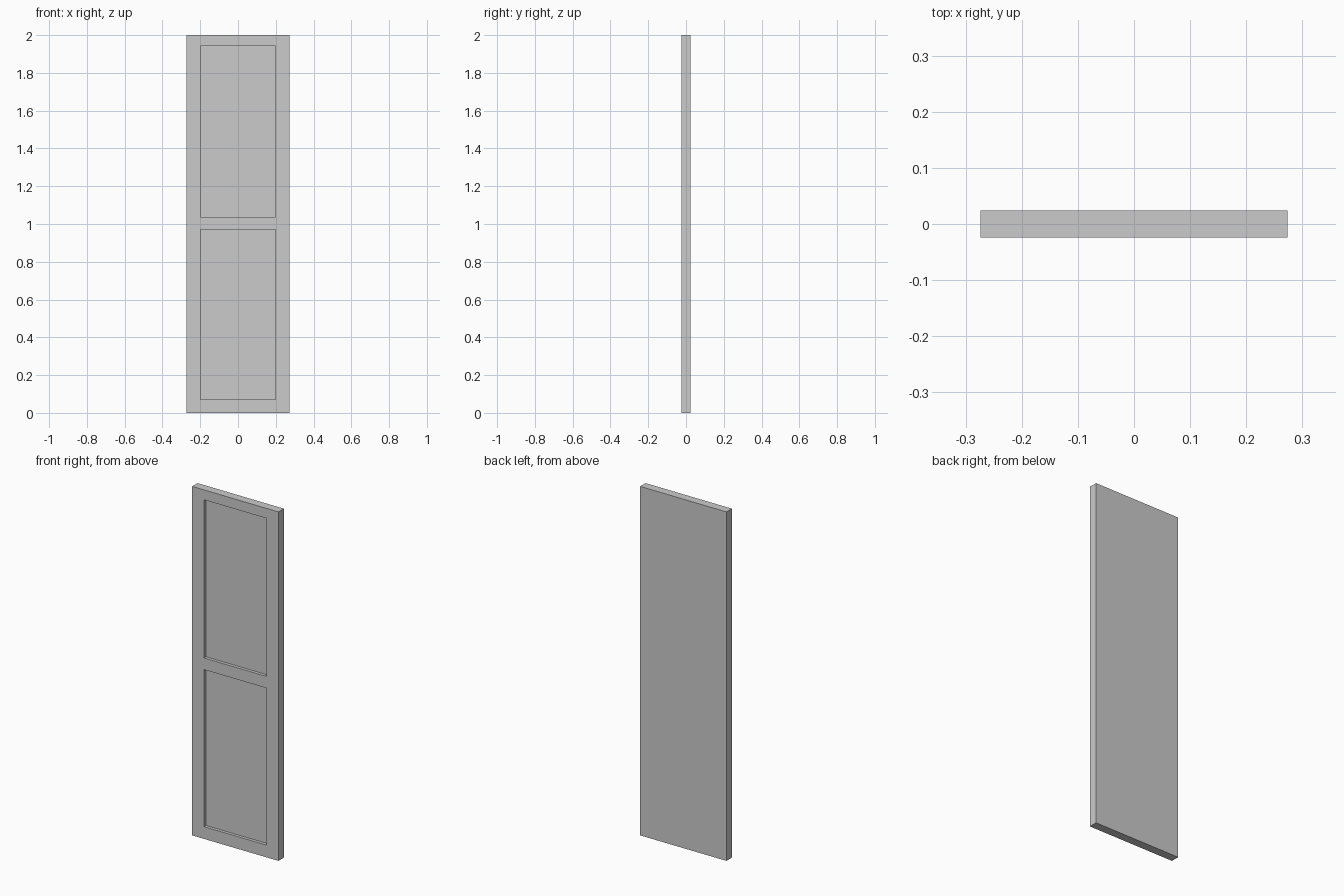
import bpy
import bmesh

cube = bpy.data.objects.get("Cube")
if cube:
    bpy.data.objects.remove(cube, do_unlink=True)

WIDTH, DEPTH, HEIGHT = 0.547, 0.049, 2.0
PANEL_HALF, RECESS = 0.198, 0.018
PANELS = [(0.07, 0.97), (1.037, 1.943)]

# Single painted grey
grey = bpy.data.materials.new("door_grey")
grey.use_nodes = True
colour = (0.6, 0.6, 0.6, 1)
grey.diffuse_color = colour
grey.node_tree.nodes["Principled BSDF"].inputs["Base Color"].default_value = colour

# Solid door slab
bm = bmesh.new()
bmesh.ops.create_cube(bm, size=1)
bmesh.ops.scale(bm, vec=(WIDTH, DEPTH, HEIGHT), verts=bm.verts)
bmesh.ops.translate(bm, vec=(0, 0, HEIGHT / 2), verts=bm.verts)


def is_front(face):
    return face.normal.y < -0.9


def cut_front(point, normal):
    faces = [f for f in bm.faces if is_front(f)]
    edges = {e for f in faces for e in f.edges}
    bmesh.ops.bisect_plane(bm, geom=faces + list(edges), plane_co=point, plane_no=normal)
    bm.normal_update()


# Panel outlines on the front face
for x in (-PANEL_HALF, PANEL_HALF):
    cut_front((x, 0, 0), (1, 0, 0))
for z in (z for span in PANELS for z in span):
    cut_front((0, 0, z), (0, 0, 1))

# Sunken panels
for low, high in PANELS:
    panel = [f for f in bm.faces if is_front(f)
             and abs(f.calc_center_median().x) < PANEL_HALF
             and low < f.calc_center_median().z < high]
    sunk = bmesh.ops.extrude_face_region(bm, geom=panel)["geom"]
    bmesh.ops.delete(bm, geom=panel, context="FACES_ONLY")
    verts = [v for v in sunk if isinstance(v, bmesh.types.BMVert)]
    bmesh.ops.translate(bm, vec=(0, RECESS, 0), verts=verts)

# Merge the coplanar strips left by the cuts
bmesh.ops.recalc_face_normals(bm, faces=bm.faces)

mesh = bpy.data.meshes.new("door_leaf")
bm.to_mesh(mesh)
bm.free()
mesh.materials.append(grey)
door = bpy.data.objects.new("door_leaf", mesh)
bpy.context.collection.objects.link(door)
